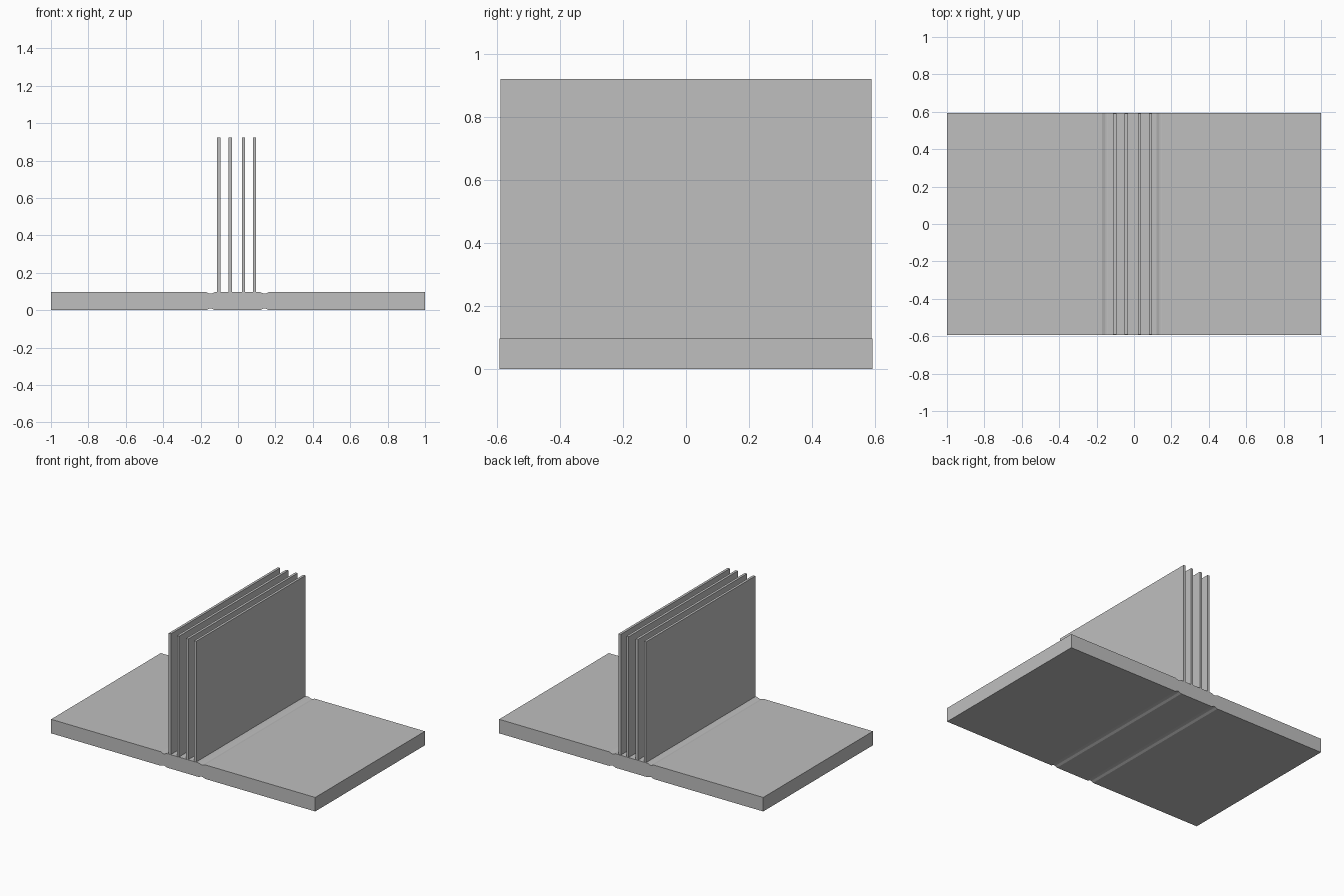
import bpy, bmesh

cube = bpy.data.objects.get("Cube")
if cube:
    bpy.data.objects.remove(cube, do_unlink=True)

grey = bpy.data.materials.new("plain grey")
grey.use_nodes = True
grey.diffuse_color = (0.52, 0.52, 0.52, 1)
grey.node_tree.nodes["Principled BSDF"].inputs["Base Color"].default_value = grey.diffuse_color


def extrude_profile(name, points, half_depth):
    """Extrude an x-z outline along y, centred on y = 0."""
    bm = bmesh.new()
    face = bm.faces.new([bm.verts.new((x, -half_depth, z)) for x, z in points])
    result = bmesh.ops.extrude_face_region(bm, geom=[face])
    moved = [v for v in result["geom"] if isinstance(v, bmesh.types.BMVert)]
    bmesh.ops.translate(bm, verts=moved, vec=(0, 2 * half_depth, 0))
    bmesh.ops.recalc_face_normals(bm, faces=bm.faces[:])
    mesh = bpy.data.meshes.new(name)
    bm.to_mesh(mesh)
    bm.free()
    mesh.materials.append(grey)
    obj = bpy.data.objects.new(name, mesh)
    bpy.context.collection.objects.link(obj)
    return obj


def grooved_edge(z, depth):
    """One long side of the cover, dipping at the two hinge creases."""
    points = [(-1, z)]
    for centre in (-0.147, 0.142):
        for dx, dip in ((-0.023, 0), (-0.008, 0.8), (0, 1), (0.008, 0.8), (0.023, 0)):
            points.append((centre + dx, z + dip * depth))
    return points + [(1, z)]


# Open cover with hinge creases above and below
top = 0.096
extrude_profile("cover", grooved_edge(0, 0.009) + grooved_edge(top, -0.008)[::-1], 0.593)

# Upright pages
for i, x in enumerate((-0.103, -0.041, 0.029, 0.089)):
    w = 0.0085
    outline = [(x - w, top - 0.002), (x + w, top - 0.002), (x + w, 0.922), (x - w, 0.922)]
    extrude_profile(f"page_{i + 1}", outline, 0.59)
